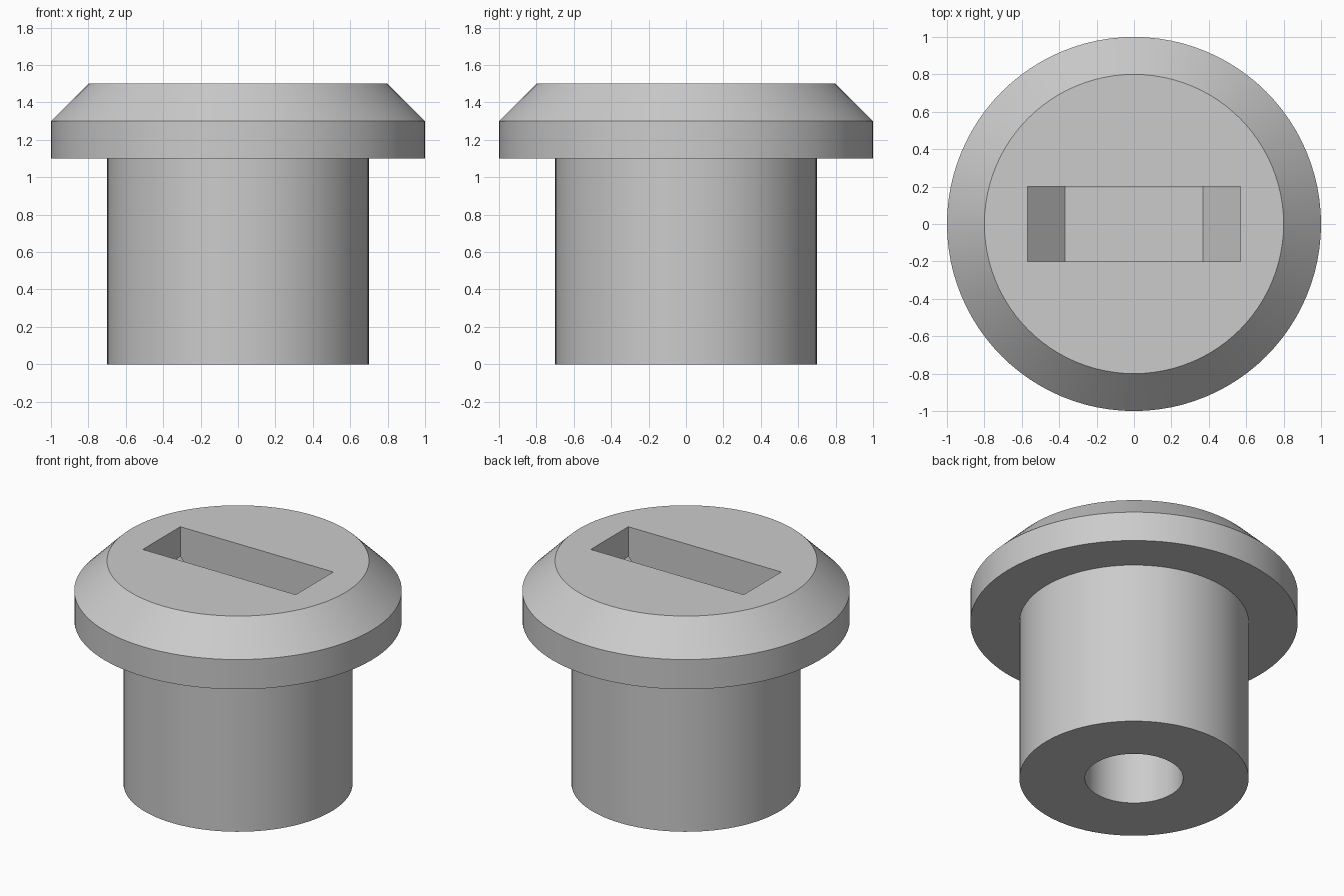
import bpy
import bmesh
import math

SEGMENTS = 96

cube = bpy.data.objects.get("Cube")
if cube:
    bpy.data.objects.remove(cube, do_unlink=True)

GREY = (0.6, 0.6, 0.6, 1.0)
grey = bpy.data.materials.new("plain grey")
grey.use_nodes = True
grey.diffuse_color = GREY
grey.node_tree.nodes["Principled BSDF"].inputs["Base Color"].default_value = GREY


def add_object(name, bm):
    bmesh.ops.recalc_face_normals(bm, faces=bm.faces)
    mesh = bpy.data.meshes.new(name)
    bm.to_mesh(mesh)
    bm.free()
    mesh.materials.append(grey)
    obj = bpy.data.objects.new(name, mesh)
    bpy.context.collection.objects.link(obj)
    return obj


def lathe(name, profile):
    """Turn an (r, z) profile around z and cap both open ends."""
    bm = bmesh.new()
    rings = []
    for r, z in profile:
        rings.append([bm.verts.new((r * math.cos(a), r * math.sin(a), z))
                      for a in (2 * math.pi * i / SEGMENTS for i in range(SEGMENTS))])
    for low, high in zip(rings, rings[1:]):
        for i in range(SEGMENTS):
            j = (i + 1) % SEGMENTS
            bm.faces.new((low[i], low[j], high[j], high[i]))
    bm.faces.new(rings[0])
    bm.faces.new(rings[-1])
    return add_object(name, bm)


def prism(name, profile, half_width):
    """Extrude an (x, z) profile along y."""
    bm = bmesh.new()
    face = bm.faces.new([bm.verts.new((x, -half_width, z)) for x, z in profile])
    new = bmesh.ops.extrude_face_region(bm, geom=[face])["geom"]
    bmesh.ops.translate(bm, vec=(0, 2 * half_width, 0),
                        verts=[v for v in new if isinstance(v, bmesh.types.BMVert)])
    return add_object(name, bm)


# Round plug: blind bore, shank, flange and chamfered head
plug = lathe("plug_body", [(0.3, 0.8), (0.3, 0), (0.7, 0), (0.7, 1.1),
                           (1, 1.1), (1, 1.3), (0.8, 1.5)])

# Slot in the head, upright at the mouth and sloping in at both ends
half = [(0.37, 1.1), (0.57, 1.3), (0.57, 1.7)]
cutter = prism("slot_cutter", half + [(-x, z) for x, z in reversed(half)], 0.2)
cutter.hide_render = True

cut = plug.modifiers.new("slot", "BOOLEAN")
cut.operation = "DIFFERENCE"
cut.solver = "EXACT"
cut.object = cutter

bpy.ops.object.select_all(action="DESELECT")
plug.select_set(True)
bpy.context.view_layer.objects.active = plug
bpy.ops.object.modifier_apply(modifier=cut.name)
bpy.data.objects.remove(cutter, do_unlink=True)
bpy.ops.object.shade_smooth_by_angle(angle=math.radians(30))
